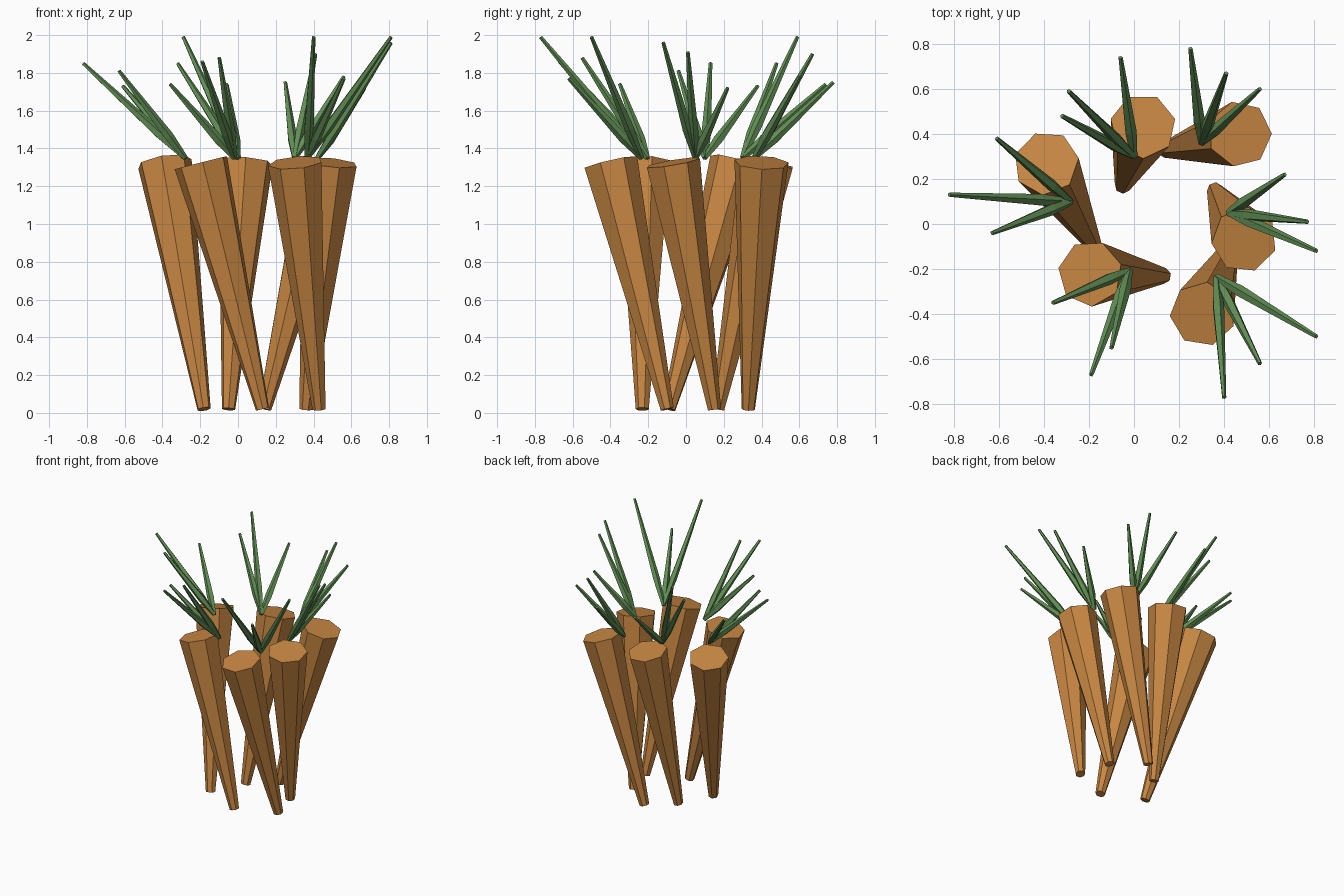
import bpy, bmesh, math
from mathutils import Vector

if "Cube" in bpy.data.objects:
    bpy.data.objects.remove(bpy.data.objects["Cube"])


def material(name, color):
    m = bpy.data.materials.new(name)
    m.diffuse_color = (*color, 1)
    m.use_nodes = True
    m.node_tree.nodes["Principled BSDF"].inputs["Base Color"].default_value = m.diffuse_color
    return m


ORANGE = material("root_orange", (0.57, 0.24, 0.055))
GREEN = material("leaf_green", (0.12, 0.27, 0.09))


def tapered(name, start, end, rings, sides, mat, phase=0.0):
    """Flat-sided tapered stick; rings = (fraction along axis, radius)."""
    start, end = Vector(start), Vector(end)
    axis = end - start
    turn = Vector((0, 0, 1)).rotation_difference(axis.normalized())
    bm = bmesh.new()
    loops = []
    for t, r in rings:
        loop = []
        for i in range(sides):
            a = math.radians(phase) + math.tau * i / sides
            offset = turn @ Vector((r * math.cos(a), r * math.sin(a), 0))
            loop.append(bm.verts.new(start + axis * t + offset))
        loops.append(loop)
    for lo, hi in zip(loops, loops[1:]):
        for i in range(sides):
            j = (i + 1) % sides
            bm.faces.new((lo[i], lo[j], hi[j], hi[i]))
    bm.faces.new(loops[0][::-1])
    bm.faces.new(loops[-1])
    me = bpy.data.meshes.new(name)
    bm.to_mesh(me)
    bm.free()
    me.materials.append(mat)
    ob = bpy.data.objects.new(name, me)
    bpy.context.collection.objects.link(ob)
    return ob


# Each carrot: tip xy, cap centre xy, cap rotation, leaf base xy, leaf tips
carrots = [
    ((-.18, -.09), (-.39, .27), 8, (-.28, .10),
     [(-.61, .38, 1.73), (-.82, .13, 1.85), (-.63, -.04, 1.81)]),
    ((.13, -.23), (-.195, -.22), 16, (-.02, -.205),
     [(-.36, -.35, 1.74), (-.10, -.55, 1.88), (-.19, -.67, 1.86)]),
    ((-.05, .17), (.04, .435), 13, (0, .30),
     [(-.06, .74, 1.74), (-.29, .59, 1.99), (-.32, .48, 1.85)]),
    ((.14, .33), (.47, .40), 1, (.30, .36),
     [(.25, .78, 1.75), (.41, .67, 1.90), (.56, .60, 1.78)]),
    ((.36, .15), (.49, -.07), 32, (.42, .05),
     [(.67, .22, 1.72), (.77, .01, 1.91), (.81, -.12, 1.96)]),
    ((.43, -.10), (.305, -.40), 30, (.365, -.235),
     [(.81, -.50, 1.99), (.56, -.62, 1.77), (.40, -.77, 1.99)]),
]

for n, (tip, cap, phase, base, leaves) in enumerate(carrots, 1):
    # Seven-sided root, leaning outward
    tapered(f"carrot_root_{n}", (*tip, .02), (*cap, 1.325),
            [(0, .036), (1, .147)], 7, ORANGE, phase)
    # Three spiky leaves per root
    for k, leaf_tip in enumerate(leaves, 1):
        tapered(f"carrot_{n}_leaf_{k}", (*base, 1.35), leaf_tip,
                [(0, .015), (.25, .027), (1, .01)], 5, GREEN)
